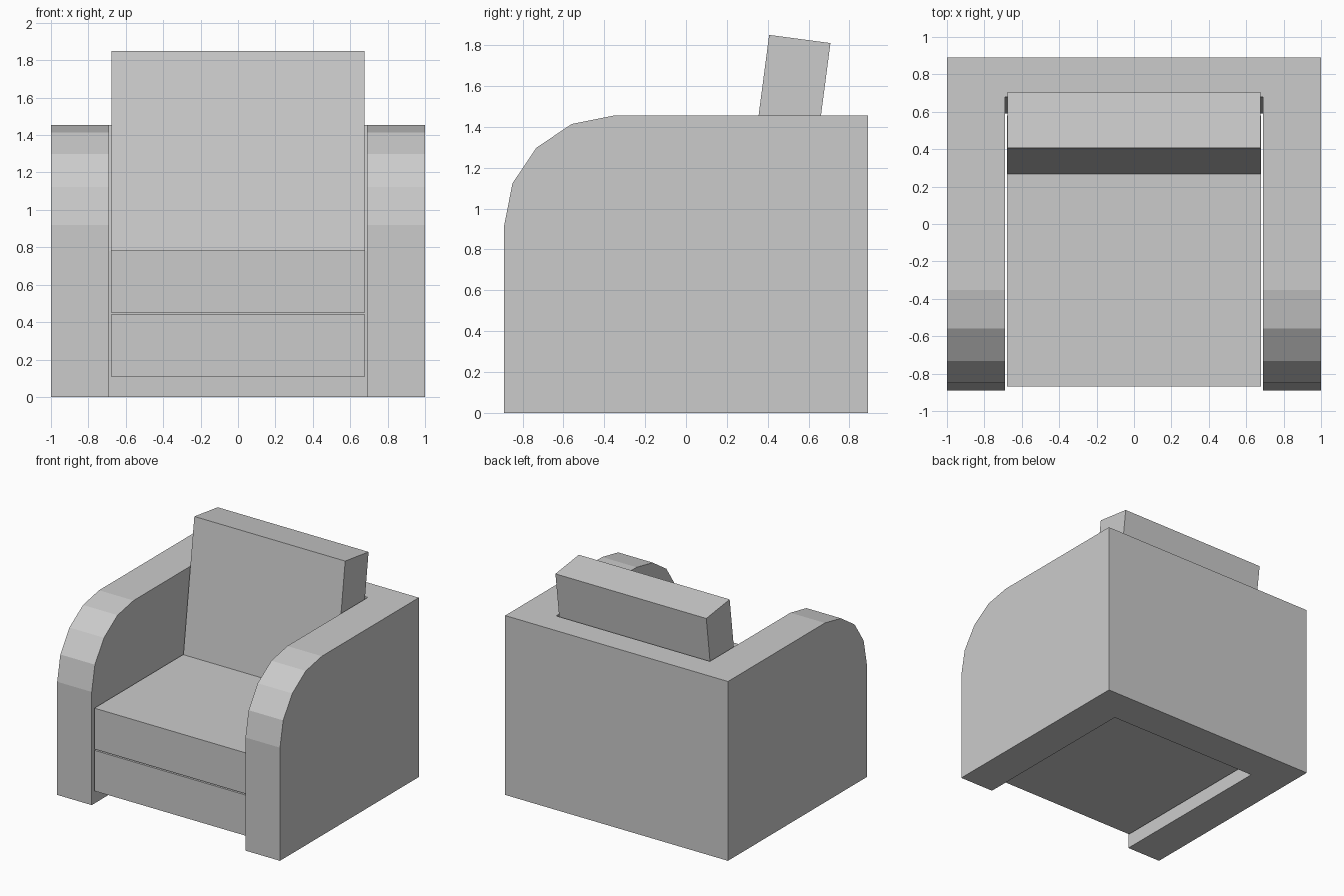
import bpy
import bmesh
from math import cos, sin, pi

cube = bpy.data.objects.get("Cube")
if cube:
    bpy.data.objects.remove(cube, do_unlink=True)

fabric = bpy.data.materials.new("grey_fabric")
fabric.use_nodes = True
GREY = (0.6, 0.6, 0.6, 1)
fabric.diffuse_color = GREY
fabric.node_tree.nodes["Principled BSDF"].inputs["Base Color"].default_value = GREY


def side_prism(name, profile, half_width):
    """Extrude a (y, z) side profile across x, centred on x = 0."""
    bm = bmesh.new()
    face = bm.faces.new([bm.verts.new((-half_width, y, z)) for y, z in profile])
    new = bmesh.ops.extrude_face_region(bm, geom=[face])["geom"]
    moved = [v for v in new if isinstance(v, bmesh.types.BMVert)]
    bmesh.ops.translate(bm, verts=moved, vec=(2 * half_width, 0, 0))
    bmesh.ops.recalc_face_normals(bm, faces=bm.faces)
    mesh = bpy.data.meshes.new(name)
    bm.to_mesh(mesh)
    bm.free()
    mesh.materials.append(fabric)
    obj = bpy.data.objects.new(name, mesh)
    bpy.context.collection.objects.link(obj)
    return obj


# Frame: arms and back in one piece, with a faceted quarter round at the front
FRONT, BACK, TOP, RADIUS = -0.89, 0.89, 1.455, 0.537
arc = [(FRONT + RADIUS * (1 - cos(i * pi / 8)),
        TOP - RADIUS * (1 - sin(i * pi / 8))) for i in range(5)]
frame = side_prism("armchair_frame",
                   [(FRONT, 0)] + arc + [(BACK, TOP), (BACK, 0)], 1.0)

# Opening for the cushions: upright at the bottom, leaning back above the seat
opening = side_prism("seat_opening_cutter",
                     [(-1.2, -0.2), (0.59, -0.2), (0.59, 0.78),
                      (0.706, 1.655), (-1.2, 1.655)], 0.69)
opening.hide_render = True
opening.hide_viewport = True
cut = frame.modifiers.new("seat_opening", "BOOLEAN")
cut.operation = "DIFFERENCE"
cut.solver = "EXACT"
cut.object = opening

# Bake the cut and drop the helper
bpy.context.view_layer.update()
baked = bpy.data.meshes.new_from_object(
    frame.evaluated_get(bpy.context.evaluated_depsgraph_get()))
frame.modifiers.clear()
frame.data = baked
bpy.data.objects.remove(opening, do_unlink=True)

# Seat base and seat cushion
for name, low, high in (("seat_base", 0.11, 0.44), ("seat_cushion", 0.45, 0.782)):
    side_prism(name, [(-0.87, low), (0.58, low), (0.58, high), (-0.87, high)], 0.68)

# Leaning back cushion
side_prism("back_cushion",
           [(0.267, 0.782), (0.567, 0.742), (0.707, 1.81), (0.407, 1.85)], 0.677)
